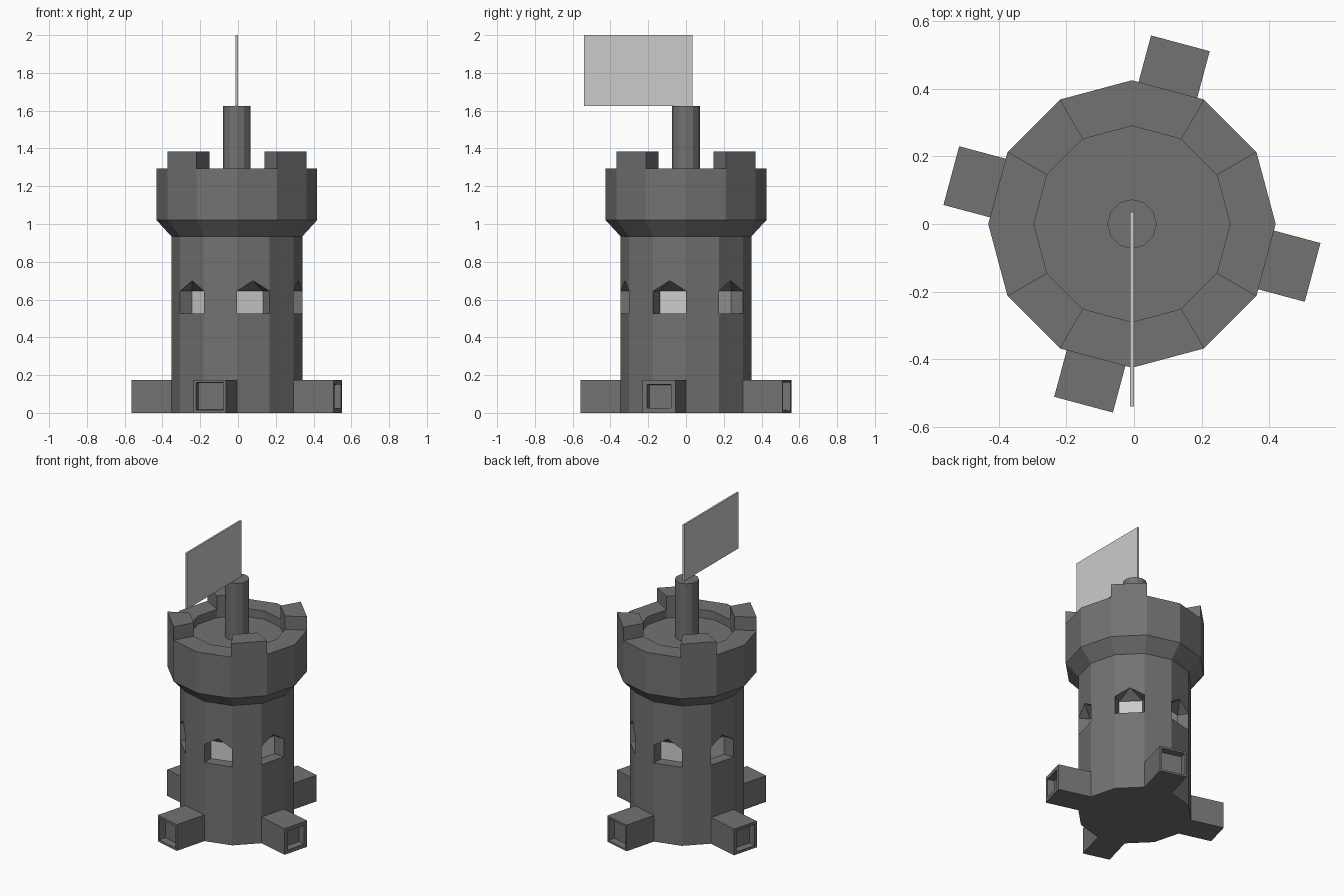
import bpy, bmesh
from math import cos, sin, radians
from mathutils import Matrix, Vector

if "Cube" in bpy.data.objects:
    bpy.data.objects.remove(bpy.data.objects["Cube"])

CX = -0.006          # tower axis
N = 12               # sides


def material(name, v):
    m = bpy.data.materials.new(name)
    m.diffuse_color = (v, v, v, 1)
    m.use_nodes = True
    m.node_tree.nodes["Principled BSDF"].inputs["Base Color"].default_value = m.diffuse_color
    return m


STONE = material("dark_stone", 0.17)
LIGHT = material("light_grey", 0.8)


def finish(bm, name, *mats):
    bmesh.ops.remove_doubles(bm, verts=bm.verts[:], dist=1e-5)
    bmesh.ops.recalc_face_normals(bm, faces=bm.faces[:])
    me = bpy.data.meshes.new(name)
    bm.to_mesh(me)
    bm.free()
    for m in mats:
        me.materials.append(m)
    ob = bpy.data.objects.new(name, me)
    bpy.context.collection.objects.link(ob)
    return ob


def pt(r, k, z):
    a = radians(30 * k)
    return Vector((CX + r * cos(a), r * sin(a), z))


def face(bm, *pts, mat=0):
    f = bm.faces.new([bm.verts.new(p) for p in pts])
    f.material_index = mat


def band(bm, k, r0, z0, r1, z1, mat=0):
    face(bm, pt(r0, k, z0), pt(r0, k + 1, z0), pt(r1, k + 1, z1), pt(r1, k, z1), mat=mat)


# Tower body: wall, flared crown, sunken roof, and six recessed windows
R, RI = 0.347, 0.275
SILL, HEAD, PEAK, TOP = 0.525, 0.645, 0.70, 0.935
ROOF = 1.24
bm = bmesh.new()
for k in range(N):
    band(bm, k, R, 0, R, SILL)
    if k % 2:
        peak = (pt(R, k, PEAK) + pt(R, k + 1, PEAK)) / 2
        a, b = pt(R, k, HEAD), pt(R, k + 1, HEAD)
        c, d = pt(RI, k, HEAD), pt(RI, k + 1, HEAD)
        e, f = pt(R, k, TOP), pt(R, k + 1, TOP)
        # wall above the opening, then the sloped underside of the arch
        for tri in ((a, peak, e), (peak, b, f), (e, peak, f),
                    (a, c, peak), (c, d, peak), (d, b, peak)):
            face(bm, *tri)
        band(bm, k, R, SILL, RI, SILL)
        band(bm, k, RI, SILL, RI, HEAD, mat=1)
        for j in (k, k + 1):
            face(bm, pt(R, j, SILL), pt(RI, j, SILL), pt(RI, j, HEAD), pt(R, j, HEAD))
    else:
        band(bm, k, R, SILL, R, HEAD)
        band(bm, k, R, HEAD, R, TOP)
    crown = [(R, TOP), (0.425, 1.02), (0.425, 1.295), (0.29, 1.295), (0.29, ROOF)]
    for (r0, z0), (r1, z1) in zip(crown, crown[1:]):
        band(bm, k, r0, z0, r1, z1)
face(bm, *[pt(0.29, k, ROOF) for k in range(N)])
face(bm, *[pt(R, k, 0) for k in range(N)])
finish(bm, "tower", STONE, LIGHT)

# Four battlements on the crown rim
bm = bmesh.new()
for k in (1, 4, 7, 10):
    lo, hi = ([pt(0.29, k, z), pt(0.425, k, z), pt(0.425, k + 1, z), pt(0.29, k + 1, z)]
              for z in (1.295, 1.385))
    face(bm, *lo)
    face(bm, *hi)
    for i in range(4):
        j = (i + 1) % 4
        face(bm, lo[i], lo[j], hi[j], hi[i])
finish(bm, "battlements", STONE)

# Four square ports at the base, each with a recessed end
for k, rim in ((2, 0.018), (5, 0.025), (8, 0.021), (11, 0.035)):
    bm = bmesh.new()
    x0, x1 = R * cos(radians(15)) - 0.01, 0.553
    width = 2 * R * sin(radians(15))
    bmesh.ops.create_cube(bm, size=1, matrix=Matrix.Translation(((x0 + x1) / 2, 0, 0.0875))
                          @ Matrix.Diagonal((x1 - x0, width, 0.175, 1)))
    bm.normal_update()
    end = max(bm.faces, key=lambda f: f.calc_center_median().x)
    bmesh.ops.inset_individual(bm, faces=[end], thickness=rim)
    bmesh.ops.inset_individual(bm, faces=[end], thickness=0.003, depth=-0.045)
    bmesh.ops.transform(bm, verts=bm.verts[:], matrix=Matrix.Translation((CX, 0, 0))
                        @ Matrix.Rotation(radians(30 * k + 15), 4, 'Z'))
    finish(bm, "base_port", STONE)

# Round flagpole base standing on the roof
bm = bmesh.new()
for k in range(N):
    band(bm, k, 0.073, ROOF, 0.073, 1.625)
for z in (ROOF, 1.625):
    face(bm, *[pt(0.073, k, z) for k in range(N)])
finish(bm, "flagpole", STONE)

# Thin flag
bm = bmesh.new()
bmesh.ops.create_cube(bm, size=1, matrix=Matrix.Translation((CX, -0.2525, 1.8125))
                      @ Matrix.Diagonal((0.012, 0.575, 0.375, 1)))
finish(bm, "flag", LIGHT)
